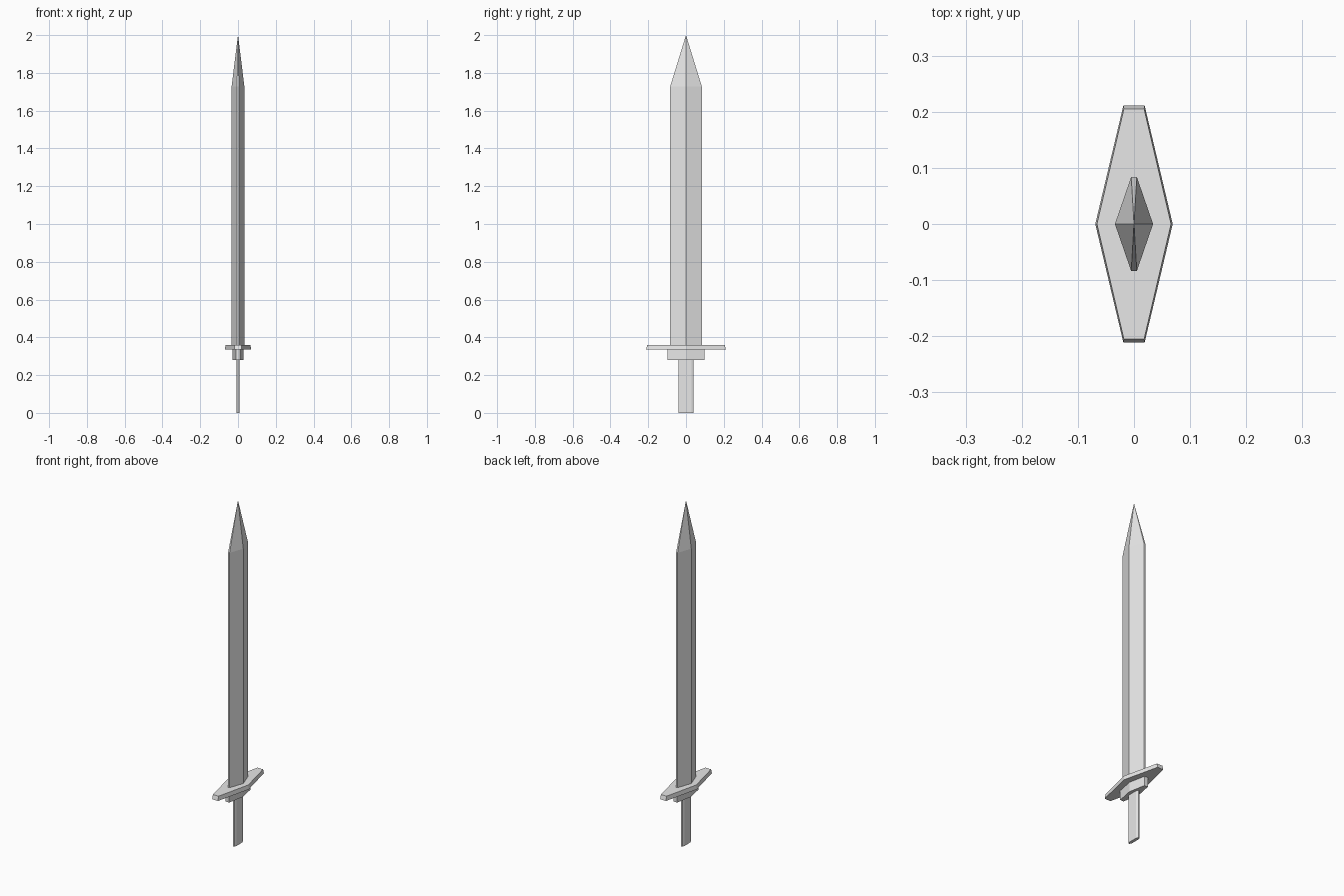
import bpy
import bmesh

cube = bpy.data.objects.get("Cube")
if cube:
    bpy.data.objects.remove(cube, do_unlink=True)

STEEL = (0.8, 0.8, 0.8, 1.0)
steel = bpy.data.materials.new("steel_grey")
steel.use_nodes = True
steel.diffuse_color = STEEL
steel.node_tree.nodes["Principled BSDF"].inputs["Base Color"].default_value = STEEL


def outline(quarter):
    """Mirror the +x side's points (y rising from 0) into a closed outline."""
    right = [(x, -y) for x, y in reversed(quarter) if y > 0] + quarter
    return right + [(-x, -y) for x, y in right]


def loft(name, sections, tip=None):
    """Join (outline, z) sections with flat sides, closed by caps or a tip."""
    bm = bmesh.new()
    rings = [[bm.verts.new((x, y, z)) for x, y in pts] for pts, z in sections]
    count = len(rings[0])
    for low, high in zip(rings, rings[1:]):
        for i in range(count):
            j = (i + 1) % count
            bm.faces.new((low[i], low[j], high[j], high[i]))
    bm.faces.new(rings[0][::-1])
    if tip:
        point = bm.verts.new(tip)
        for i in range(count):
            bm.faces.new((rings[-1][i], rings[-1][(i + 1) % count], point))
    else:
        bm.faces.new(rings[-1])
    bmesh.ops.recalc_face_normals(bm, faces=bm.faces)
    mesh = bpy.data.meshes.new(name)
    bm.to_mesh(mesh)
    bm.free()
    mesh.materials.append(steel)
    obj = bpy.data.objects.new(name, mesh)
    bpy.context.collection.objects.link(obj)
    return obj


# Flattened grip
grip = outline([(0.009, 0.028), (0.004, 0.04)])
loft("grip", [(grip, 0), (grip, 0.28)])

# Collar under the guard
collar = outline([(0.03, 0), (0.011, 0.097)])
loft("collar", [(collar, 0.28), (collar, 0.335)])

# Guard with slightly sloped rim
guard_base = outline([(0.069, 0), (0.019, 0.211)])
guard_top = outline([(0.066, 0), (0.018, 0.205)])
loft("guard", [(guard_base, 0.335), (guard_top, 0.36)])

# Ridged blade with pointed tip
blade = outline([(0.034, 0), (0.005, 0.084)])
loft("blade", [(blade, 0.36), (blade, 1.727)], tip=(0, 0, 2))
